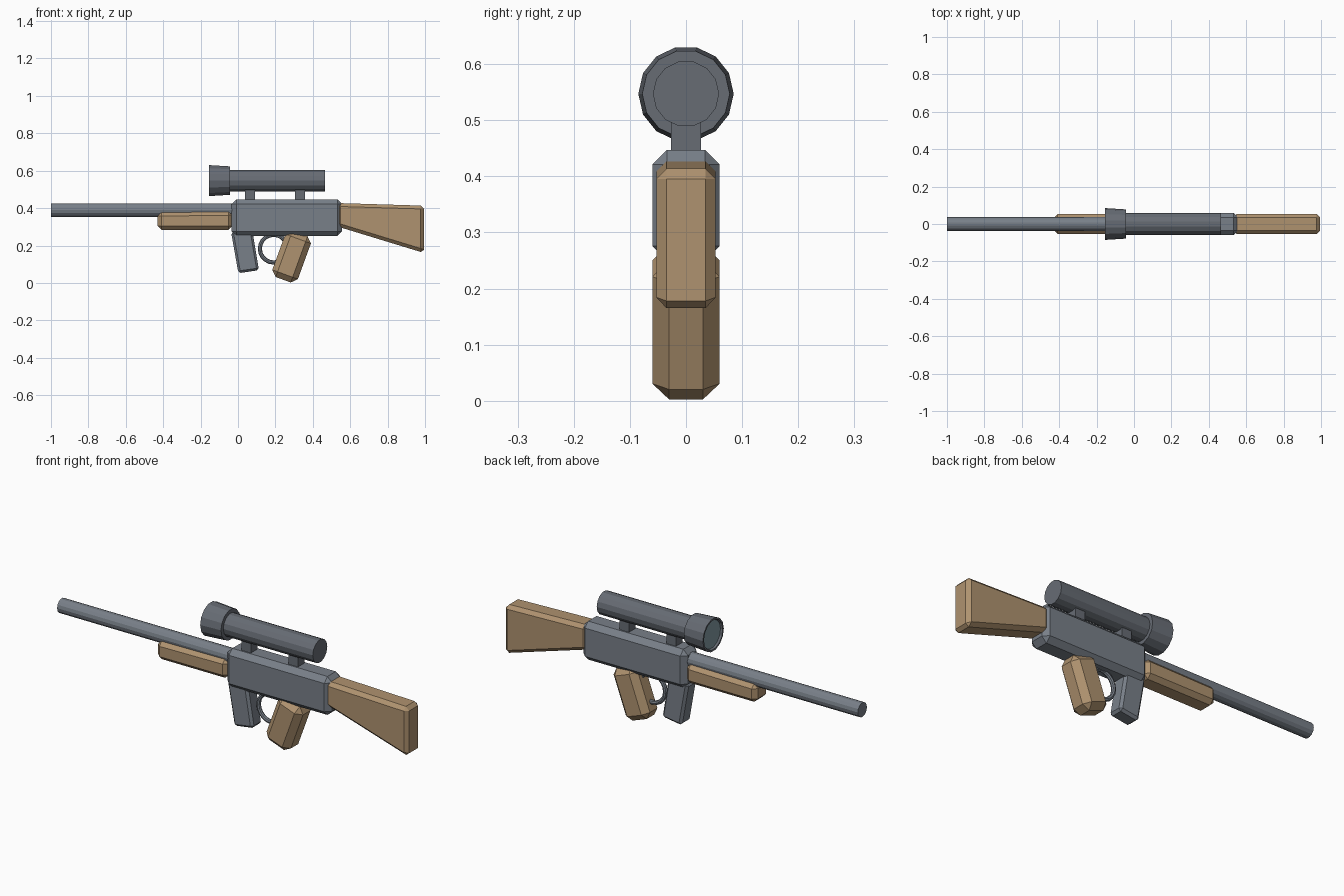
import bpy, bmesh, math

if "Cube" in bpy.data.objects:
    bpy.data.objects.remove(bpy.data.objects["Cube"])


def material(name, rgb):
    m = bpy.data.materials.new(name)
    m.diffuse_color = (*rgb, 1)
    m.use_nodes = True
    m.node_tree.nodes["Principled BSDF"].inputs["Base Color"].default_value = m.diffuse_color
    return m


WOOD = material("wood", (0.43, 0.29, 0.16))
STEEL = material("steel", (0.19, 0.215, 0.25))
DARK = material("dark_steel", (0.135, 0.15, 0.175))
GLASS = material("glass", (0.22, 0.32, 0.36))


def finish(bm, name, *mats):
    bmesh.ops.recalc_face_normals(bm, faces=bm.faces)
    me = bpy.data.meshes.new(name)
    bm.to_mesh(me)
    bm.free()
    for m in mats:
        me.materials.append(m)
    ob = bpy.data.objects.new(name, me)
    bpy.context.collection.objects.link(ob)
    return ob


def slab(name, profile, half_width, bevel, mat):
    """Side (x, z) profile extruded across y, with all edges chamfered."""
    bm = bmesh.new()
    face = bm.faces.new([bm.verts.new((x, -half_width, z)) for x, z in profile])
    ext = bmesh.ops.extrude_face_region(bm, geom=[face])["geom"]
    bmesh.ops.translate(bm, vec=(0, 2 * half_width, 0),
                        verts=[g for g in ext if isinstance(g, bmesh.types.BMVert)])
    bmesh.ops.recalc_face_normals(bm, faces=bm.faces)
    if bevel:
        bmesh.ops.bevel(bm, geom=bm.edges[:], offset=bevel, segments=1,
                        affect='EDGES', clamp_overlap=True)
    return finish(bm, name, mat)


def box(x0, x1, z0, z1):
    return [(x0, z0), (x1, z0), (x1, z1), (x0, z1)]


def turned(name, rings, z, mats, sides=14, first_cap=0):
    """Closed round part along x from (x, radius) rings."""
    bm = bmesh.new()
    loops = [[bm.verts.new((x, r * math.cos(2 * math.pi * i / sides),
                            z + r * math.sin(2 * math.pi * i / sides)))
              for i in range(sides)] for x, r in rings]
    for a, b in zip(loops, loops[1:]):
        for i in range(sides):
            j = (i + 1) % sides
            bm.faces.new((a[i], a[j], b[j], b[i]))
    bm.faces.new(loops[0]).material_index = first_cap
    bm.faces.new(loops[-1])
    return finish(bm, name, *mats)


# Receiver, barrel and magazine
slab("receiver", box(-0.035, 0.557, 0.25, 0.447), 0.06, 0.026, STEEL)
turned("barrel", [(-1, 0.037), (0.0, 0.037)], 0.389, [STEEL])
slab("magazine", [(0.002, 0.052), (0.112, 0.068), (0.075, 0.29), (-0.037, 0.272)],
     0.04, 0.012, STEEL)

# Wooden furniture
slab("forend", [(-0.43, 0.284), (-0.03, 0.284), (-0.03, 0.383), (-0.43, 0.378)],
     0.053, 0.021, WOOD)
slab("stock", [(0.53, 0.302), (0.995, 0.16), (0.995, 0.413), (0.53, 0.427)],
     0.053, 0.018, WOOD)
slab("grip", [(0.173, 0.042), (0.31, -0.008), (0.40, 0.239), (0.263, 0.289)],
     0.06, 0.03, WOOD)

# Trigger guard ring
bpy.ops.mesh.primitive_torus_add(major_segments=20, minor_segments=8,
                                 major_radius=0.074, minor_radius=0.011,
                                 location=(0.191, 0, 0.183),
                                 rotation=(math.pi / 2, 0, 0))
guard = bpy.context.object
guard.name = "trigger_guard"
guard.data.materials.append(STEEL)

# Scope tube, flared objective with recessed lens, and two mounts
turned("scope_tube", [(-0.06, 0.059), (0.465, 0.059)], 0.547, [DARK])
turned("scope_objective",
       [(-0.145, 0.072), (-0.155, 0.076), (-0.155, 0.085), (-0.042, 0.078), (-0.042, 0.05)],
       0.547, [DARK, GLASS], first_cap=1)
for label, x in (("front", 0.065), ("rear", 0.332)):
    slab(label + "_scope_mount", box(x - 0.027, x + 0.027, 0.43, 0.51), 0.027, 0, DARK)
